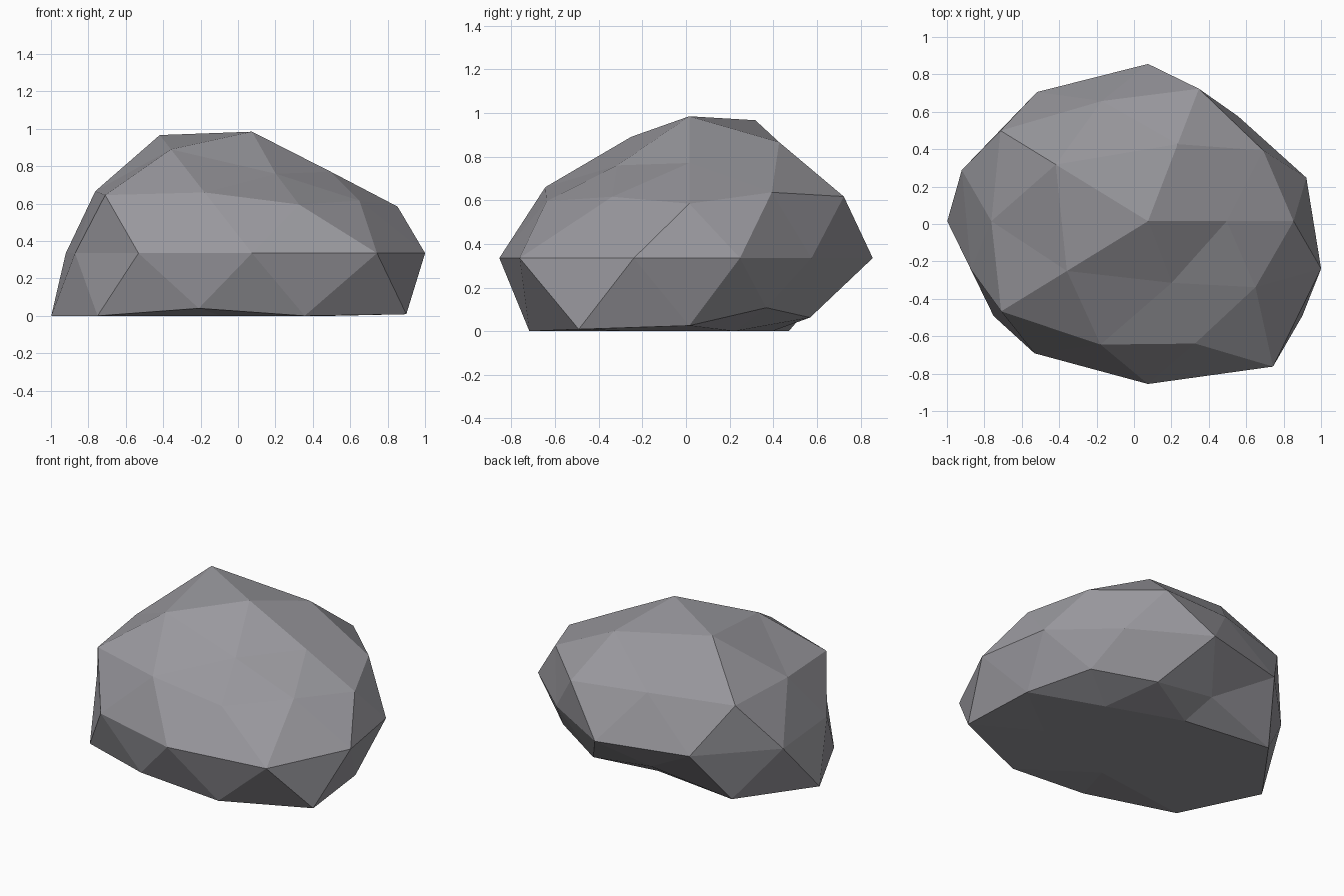
import bpy
import bmesh
from math import atan2, degrees
from mathutils import Vector

default_cube = bpy.data.objects.get("Cube")
if default_cube:
    bpy.data.objects.remove(default_cube, do_unlink=True)

# Overall proportions of the boulder
CENTRE = Vector((0.075, 0.015, 0.335))
SCALE = Vector((1.0, 0.845, 0.64))

# Radial bumps for each ring, top to bottom, counter-clockwise from +x
BUMPS = {
    "crown": [1.015],
    "shoulder": [0.8, 0.975, 1.16, 1.02, 0.78],
    "upper_between": [0.895, 0.94, 0.985, 0.965, 0.835],
    "upper_corner": [0.87, 0.985, 1.09, 1.085, 0.91],
    "waist": [0.89, 0.82, 0.995, 1.01, 1.047, 0.995, 1.033, 1.03, 1.137, 0.973],
    "lower_corner": [0.795, 0.77, 1.2, 1.03, 1.14],
    "lower_between": [0.92, 0.81, 1.08, 1.2, 1.072],
    "underside": [0.79, 0.9, 1, 1, 1],
    "base": [1],
}


def ring_order(vert):
    """Sort key: height first, then angle around the vertical axis."""
    angle = round(degrees(atan2(vert.co.y, vert.co.x))) % 360
    return (-round(vert.co.z, 2), angle)


def make_material(name, colour):
    material = bpy.data.materials.new(name)
    material.use_nodes = True
    material.diffuse_color = colour
    shader = material.node_tree.nodes["Principled BSDF"]
    shader.inputs["Base Color"].default_value = colour
    shader.inputs["Roughness"].default_value = 0.9
    return material


# Low-poly boulder: bumpy squashed icosphere, cut flat at the ground
bm = bmesh.new()
bmesh.ops.create_icosphere(bm, subdivisions=2, radius=1)
verts = sorted(bm.verts, key=ring_order)
radii = [radius for ring in BUMPS.values() for radius in ring]
for vert, radius in zip(verts, radii):
    vert.co = CENTRE + vert.co.normalized() * SCALE * radius
    vert.co.z = max(vert.co.z, 0)
bmesh.ops.recalc_face_normals(bm, faces=bm.faces)

mesh = bpy.data.meshes.new("boulder")
bm.to_mesh(mesh)
bm.free()
mesh.materials.append(make_material("stone grey", (0.32, 0.315, 0.34, 1)))
boulder = bpy.data.objects.new("boulder", mesh)
bpy.context.collection.objects.link(boulder)
